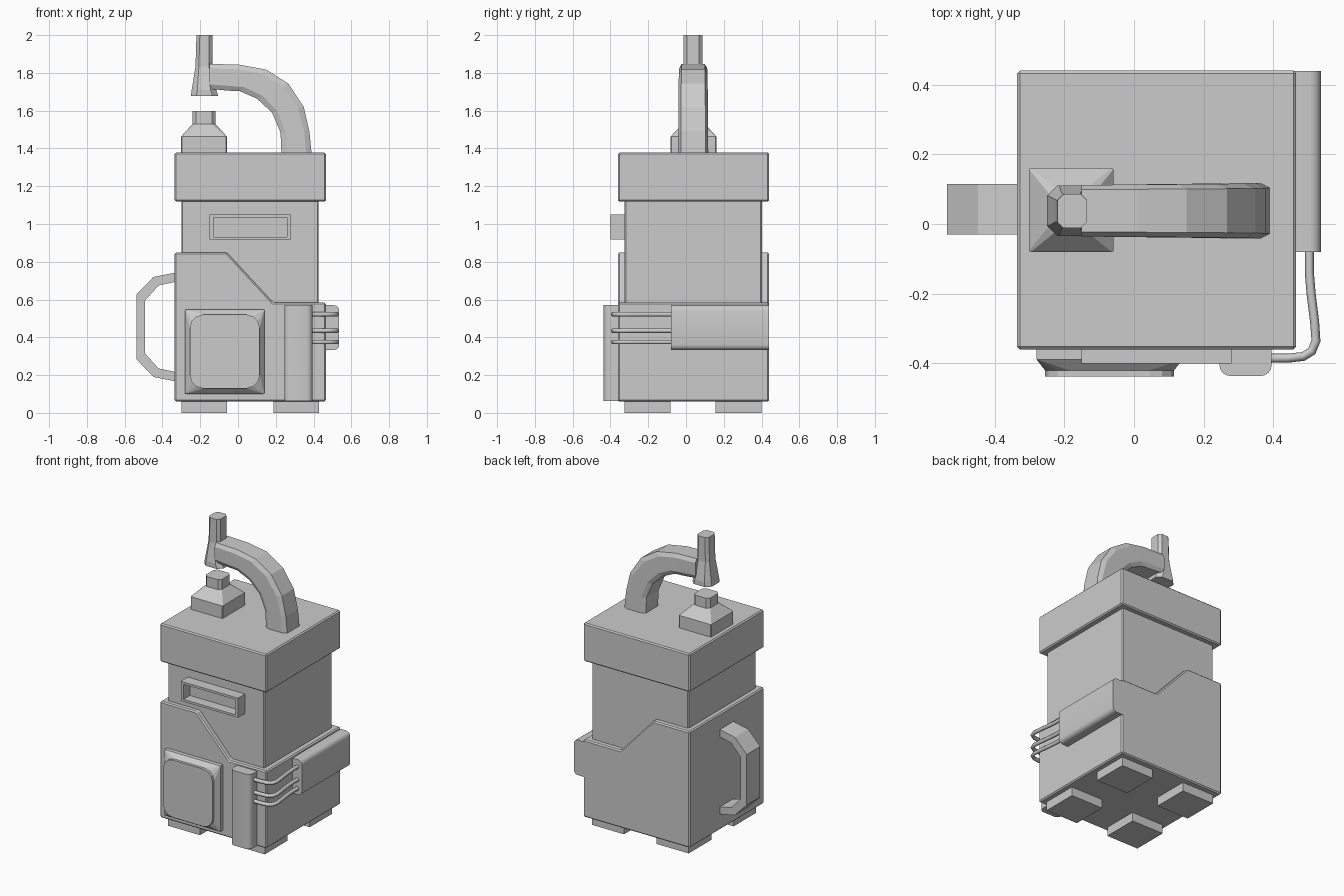
import bpy, bmesh
from math import sin, cos, pi

if "Cube" in bpy.data.objects:
    bpy.data.objects.remove(bpy.data.objects["Cube"])


def finish(name, bm, bevel=0.0, segs=1, smooth=False):
    bmesh.ops.recalc_face_normals(bm, faces=bm.faces)
    mesh = bpy.data.meshes.new(name)
    bm.to_mesh(mesh)
    bm.free()
    ob = bpy.data.objects.new(name, mesh)
    bpy.context.collection.objects.link(ob)
    if bevel:
        m = ob.modifiers.new("bevel", 'BEVEL')
        m.width, m.segments, m.limit_method = bevel, segs, 'ANGLE'
    if smooth:
        bpy.context.view_layer.objects.active = ob
        ob.select_set(True)
        bpy.ops.object.shade_smooth_by_angle(angle=0.6)
        ob.select_set(False)
    return ob


def loft(name, rings, **kw):
    """Join equal-length rings of 3D points and cap both ends."""
    bm = bmesh.new()
    vs = [[bm.verts.new(p) for p in r] for r in rings]
    n = len(vs[0])
    for a, b in zip(vs, vs[1:]):
        for i in range(n):
            j = (i + 1) % n
            bm.faces.new((a[i], a[j], b[j], b[i]))
    bm.faces.new(vs[0])
    bm.faces.new(vs[-1])
    bmesh.ops.remove_doubles(bm, verts=bm.verts, dist=1e-5)
    return finish(name, bm, **kw)


def rrect(u0, u1, v0, v1, r=0.0, n=1):
    """Rounded rectangle; n segments in each corner."""
    pts = []
    for k, (u, v) in enumerate(((u1 - r, v1 - r), (u0 + r, v1 - r), (u0 + r, v0 + r), (u1 - r, v0 + r))):
        for i in range(n + 1):
            a = (k + i / n) * pi / 2
            pts.append((u + r * cos(a), v + r * sin(a)))
    return pts


def at_y(pts, y):
    return [(u, y, v) for u, v in pts]


def at_z(pts, z):
    return [(u, v, z) for u, v in pts]


def box(name, x0, x1, y0, y1, z0, z1, bevel=0.0):
    b = [(x0, y0), (x1, y0), (x1, y1), (x0, y1)]
    return loft(name, [at_z(b, z0), at_z(b, z1)], bevel=bevel)


# Body: stepped lower casing, inner body and overhanging lid
casing = [(-.335, .06), (.465, .06), (.465, .585), (.185, .585), (-.06, .85), (-.335, .85)]
loft("lower_casing", [at_y(casing, -.36), at_y(casing, .44)], bevel=.008)
box("upper_body", -.30, .427, -.325, .402, .5, 1.15, .007)
box("lid", -.335, .465, -.36, .44, 1.118, 1.378, .008)

# Four feet
for i, x in enumerate((-.30, .187)):
    for j, y in enumerate((-.325, .157)):
        box(f"foot_{i}{j}", x, x + .242, y, y + .242, 0, .07)

# Front slot with recessed opening
outer, inner = rrect(-.15, .28, .917, 1.05), rrect(-.13, .26, .932, 1.035)
loft("front_slot", [at_y(outer, -.315), at_y(outer, -.40), at_y(inner, -.40), at_y(inner, -.33)])

# Front panel: square base tapering to a rounded plate
base = rrect(-.28, .14, .10, .547, .001, 3)
plate = rrect(-.255, .115, .13, .52, .07, 3)
loft("front_panel", [at_y(base, -.35), at_y(base, -.388), at_y(plate, -.42), at_y(plate, -.438)])

# Cable post on the front and cable housing on the right side
post = rrect(.245, .395, -.436, -.30, .032, 4)
loft("cable_post", [at_z(post, .062), at_z(post, .57)], smooth=True)
housing = rrect(.40, .536, .332, .57, .03, 4)
loft("cable_housing", [at_y(housing, -.08), at_y(housing, .439)], smooth=True)

# Three cables bending round the corner
path = [(.37, -.385), (.44, -.385), (.485, -.38), (.51, -.365), (.522, -.335),
        (.518, -.28), (.508, -.20), (.503, -.14), (.503, -.06)]
for i, z in enumerate((.375, .435, .522)):
    cu = bpy.data.curves.new("cable", 'CURVE')
    cu.dimensions, cu.bevel_depth, cu.bevel_resolution = '3D', .013, 1
    sp = cu.splines.new('POLY')
    sp.points.add(len(path) - 1)
    for p, (x, y) in zip(sp.points, path):
        p.co = (x, y, z, 1)
    ob = bpy.data.objects.new(f"cable_{i}", cu)
    bpy.context.collection.objects.link(ob)
    bpy.context.view_layer.objects.active = ob
    ob.select_set(True)
    bpy.ops.object.convert(target='MESH')
    bpy.ops.object.select_all(action='DESELECT')

# Side carrying handle, mirrored about its middle height
half_out = [(-.32, .745), (-.447, .72), (-.537, .627)]
half_in = [(-.492, .595), (-.42, .675), (-.32, .696)]
mid = .455
flip = lambda pts: [(x, 2 * mid - z) for x, z in reversed(pts)]
grip = half_out + flip(half_out) + flip(half_in) + half_in
loft("side_handle", [at_y(grip, -.03), at_y(grip, .115)])

# Filler neck on the lid
neck = [(1.37, .121, .004), (1.463, .121, .004), (1.53, .06, .018), (1.598, .06, .018)]
loft("filler_neck", [at_z(rrect(-.18 - h, -.18 + h, .04 - h, .04 + h, c), z) for z, h, c in neck])

# Curved spout arm: chamfered section between outer and inner curves
out = [(.39, 1.37), (.378, 1.49), (.348, 1.62), (.267, 1.743), (.15, 1.817), (.01, 1.843), (-.15, 1.848)]
inn = [(.23, 1.37), (.225, 1.485), (.18, 1.59), (.10, 1.664), (.01, 1.703), (-.05, 1.706), (-.15, 1.715)]
rings = []
for k, (o, q) in enumerate(zip(out, inn)):
    s = .08 - .001 * k
    rings.append([(q[0] + (o[0] - q[0]) * t, .038 + y, q[1] + (o[1] - q[1]) * t)
                  for t, y in rrect(0, 1, -1, 1, .18)])
    rings[-1] = [(x, .038 + (y - .038) * s, z) for x, y, z in rings[-1]]
loft("spout_arm", rings)

# Spout head: flared bottom rising to a narrow stub
head = [(1.677, -.25, -.105, -.035, .11, .03), (1.71, -.245, -.115, -.035, .11, .03),
        (1.835, -.225, -.135, -.012, .088, .018), (2.0, -.22, -.135, -.012, .086, .018)]
loft("spout_head", [at_z(rrect(*r[1:]), r[0]) for r in head])
